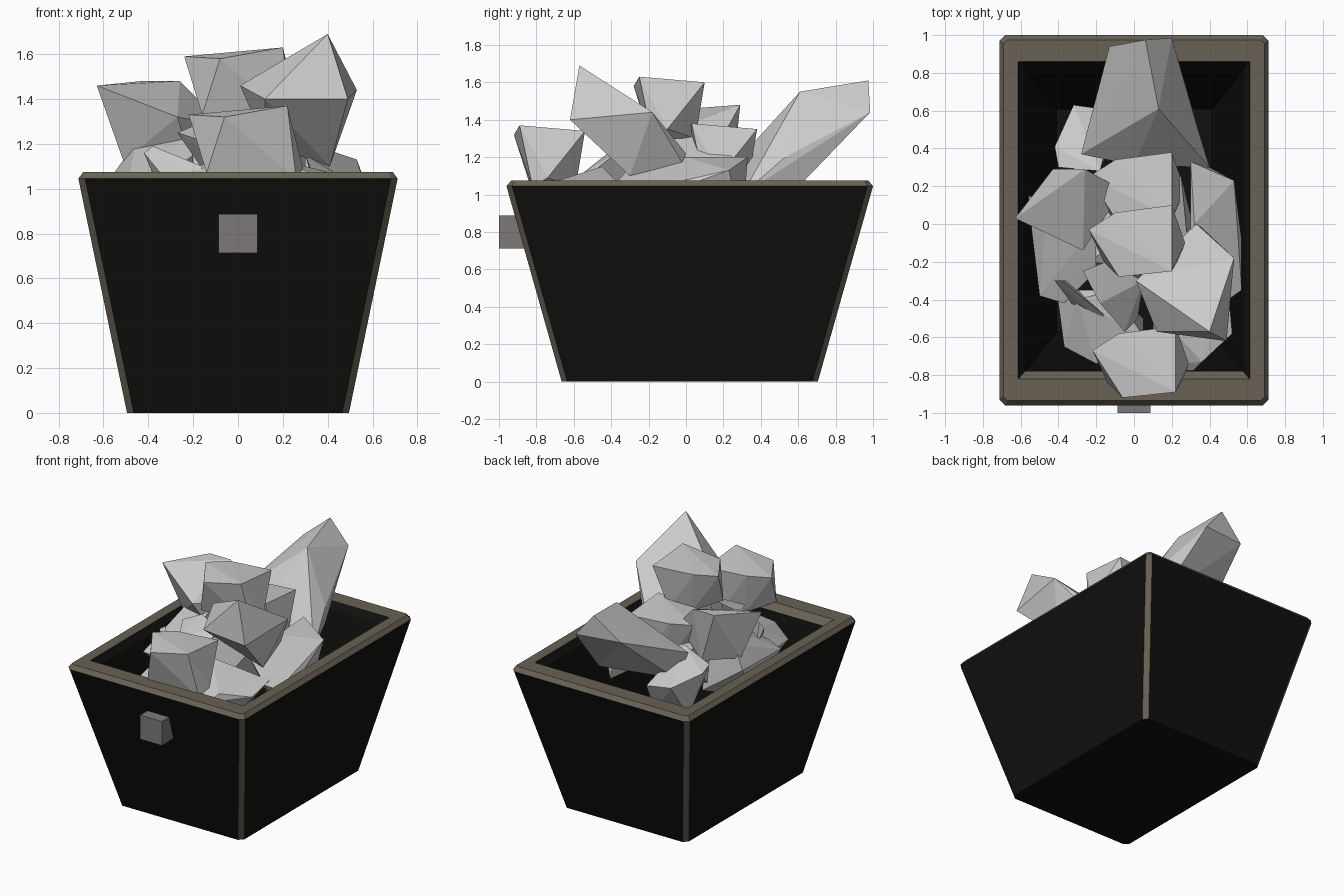
import bpy, bmesh
from mathutils import Vector


def material(name, rgb):
    m = bpy.data.materials.new(name)
    m.diffuse_color = (*rgb, 1)
    return m


BLACK = material("black_panel", (0.005, 0.005, 0.0045))
TAN = material("tan_trim", (0.14, 0.12, 0.09))
MAUVE = material("mauve_knob", (0.21, 0.19, 0.19))
CY = 0.02  # bin centre in y


def finish(name, bm, mats=()):
    bmesh.ops.recalc_face_normals(bm, faces=bm.faces[:])
    me = bpy.data.meshes.new(name)
    bm.to_mesh(me)
    bm.free()
    for m in mats:
        me.materials.append(m)
    ob = bpy.data.objects.new(name, me)
    bpy.context.collection.objects.link(ob)
    return ob


# Tapered hollow bin: stacked rectangles with chamfered corners
def ring(bm, hx, hy, c, z):
    pts = [(hx - c, -hy), (hx, -hy + c), (hx, hy - c), (hx - c, hy),
           (-hx + c, hy), (-hx, hy - c), (-hx, -hy + c), (-hx + c, -hy)]
    return [bm.verts.new((x, y + CY, z)) for x, y in pts]


bm = bmesh.new()
rings = [ring(bm, *r) for r in (
    (0.495, 0.685, 0.03, 0), (0.712, 0.98, 0.03, 1.045), (0.69, 0.955, 0.02, 1.075),
    (0.615, 0.84, 0.005, 1.075), (0.58, 0.80, 0.005, 1.03), (0.41, 0.59, 0.005, 0.10))]
bm.faces.new(rings[0])
bm.faces.new(rings[-1])
for level, (a, b) in enumerate(zip(rings, rings[1:])):
    for i in range(8):
        j = (i + 1) % 8
        f = bm.faces.new((a[i], a[j], b[j], b[i]))
        corner = i % 2 == 0
        front_lip = level == 3 and i == 7
        if level in (1, 2) or (level == 0 and corner) or front_lip:
            f.material_index = 1
finish("bin", bm, (BLACK, TAN))

# Square knob on the front
bm = bmesh.new()
bmesh.ops.create_cube(bm, size=1)
for v in bm.verts:
    v.co = Vector((v.co.x * 0.175, v.co.y * 0.15 - 0.925, v.co.z * 0.175 + 0.80))
finish("front_knob", bm, (MAUVE,))


# Rocks: convex hull of a few corner points
def rock(name, pts, offset=(0, 0, 0)):
    bm = bmesh.new()
    for p in pts:
        bm.verts.new(Vector(p) + Vector(offset))
    res = bmesh.ops.convex_hull(bm, input=bm.verts[:])
    loose = {g for g in res["geom_interior"] + res["geom_unused"]
             if isinstance(g, bmesh.types.BMVert)}
    bmesh.ops.delete(bm, geom=list(loose), context='VERTS')
    return finish(name, bm)


rock("back_rock", [(-.13, .94, 1.45), (.06, .975, 1.61), (.2, .985, 1.44), (.13, .61, 1.55),
                   (-.28, .37, 1.2), (.33, .53, 1.2), (.40, .3, 1.0), (0, .31, 1.22),
                   (-.2, .4, 1.0), (.28, .6, 1.04)])
rock("left_rock", [(-.63, .03, 1.46), (-.43, .29, 1.48), (-.26, .29, 1.48), (-.06, .18, 1.28),
                   (-.27, -.14, 1.32), (-.51, .1, 1.12), (-.2, 0, 1.08), (-.3, .25, 1.1)])
rock("right_rock", [(.40, -.57, 1.69), (.49, -.62, 1.40), (.53, -.18, 1.44), (.12, -.57, 1.4),
                    (.01, -.3, 1.46), (.33, 0, 1.22), (.41, -.3, 1.1), (.36, -.02, 1.17),
                    (.12, -.3, 1.2)])

# Wedge-shaped rock reused at the top, front and middle of the pile
wedge = [(-.24, -.03, 1.59), (-.1, .06, 1.60), (.2, .1, 1.60), (.2, -.25, 1.63),
         (-.08, -.28, 1.58), (-.16, -.2, 1.33), (.1, .05, 1.3), (.27, -.1, 1.35),
         (.24, -.18, 1.3), (-.05, 0, 1.3)]
for name, off in (("top_rock", (0, 0, 0)), ("front_rock", (.02, -.64, -.26)),
                  ("middle_rock", (0, .28, -.25))):
    rock(name, wedge, off)

# Low rocks: sides, front and back of the pile, reaching down into the bin
rock("low_right_rock", [(.53, .23, 1.13), (.3, .33, 1.2), (.32, 0, 1.2), (.57, -.08, 1.02),
                        (.57, -.35, 1.0), (.5, -.4, 1.03), (.3, -.3, 1.15), (.4, .3, .8),
                        (.48, -.2, .7)])
rock("low_left_rock", [(-.56, .15, 1.06), (-.46, .1, 1.2), (-.2, .0, 1.27), (-.54, -.05, 1.04),
                       (-.5, -.38, 1.0), (-.37, -.42, 1.02), (-.2, -.25, 1.15),
                       (-.45, -.1, .75), (-.2, .1, .8)])
rock("low_front_left_rock", [(-.41, -.35, .95), (-.37, -.65, .93), (-.2, -.74, .98),
                             (.05, -.6, 1.1), (-.1, -.35, 1.12), (-.3, -.4, 1.08),
                             (-.25, -.5, .72), (.05, -.5, .75)])
rock("low_front_right_rock", [(.1, -.75, 1.0), (.3, -.79, 1.0), (.36, -.73, 1.06),
                              (.52, -.58, 1.02), (.5, -.35, 1.05), (.1, -.45, 1.15),
                              (.3, -.5, .75), (.15, -.6, .8)])
rock("low_back_left_rock", [(-.42, .41, 1.1), (-.32, .63, 1.05), (-.1, .6, 1.0),
                            (-.18, .28, 1.2), (-.4, .3, 1.12), (-.3, .4, .75),
                            (-.1, .5, .78)])
rock("centre_rock", [(-.27, -.25, 1.25), (-.18, -.42, 1.22), (-.05, -.57, 1.1), (.02, -.5, 1.12),
                     (.05, -.3, 1.28), (-.15, -.2, 1.3), (-.1, -.3, 1.0)])
rock("sliver_rock", [(-.42, -.3, 1.16), (-.38, -.3, 1.19), (-.16, -.48, 1.1),
                     (-.17, -.52, 1.04), (-.33, -.42, 1.05), (-.35, -.3, 1.0)])
rock("core_rock", [(-.25, -.2, 1.15), (.3, -.25, 1.2), (.25, .25, 1.2), (-.2, .3, 1.15),
                   (.1, 0, 1.33), (-.25, .05, .8), (.3, .05, .8), (0, -.3, .8)])
